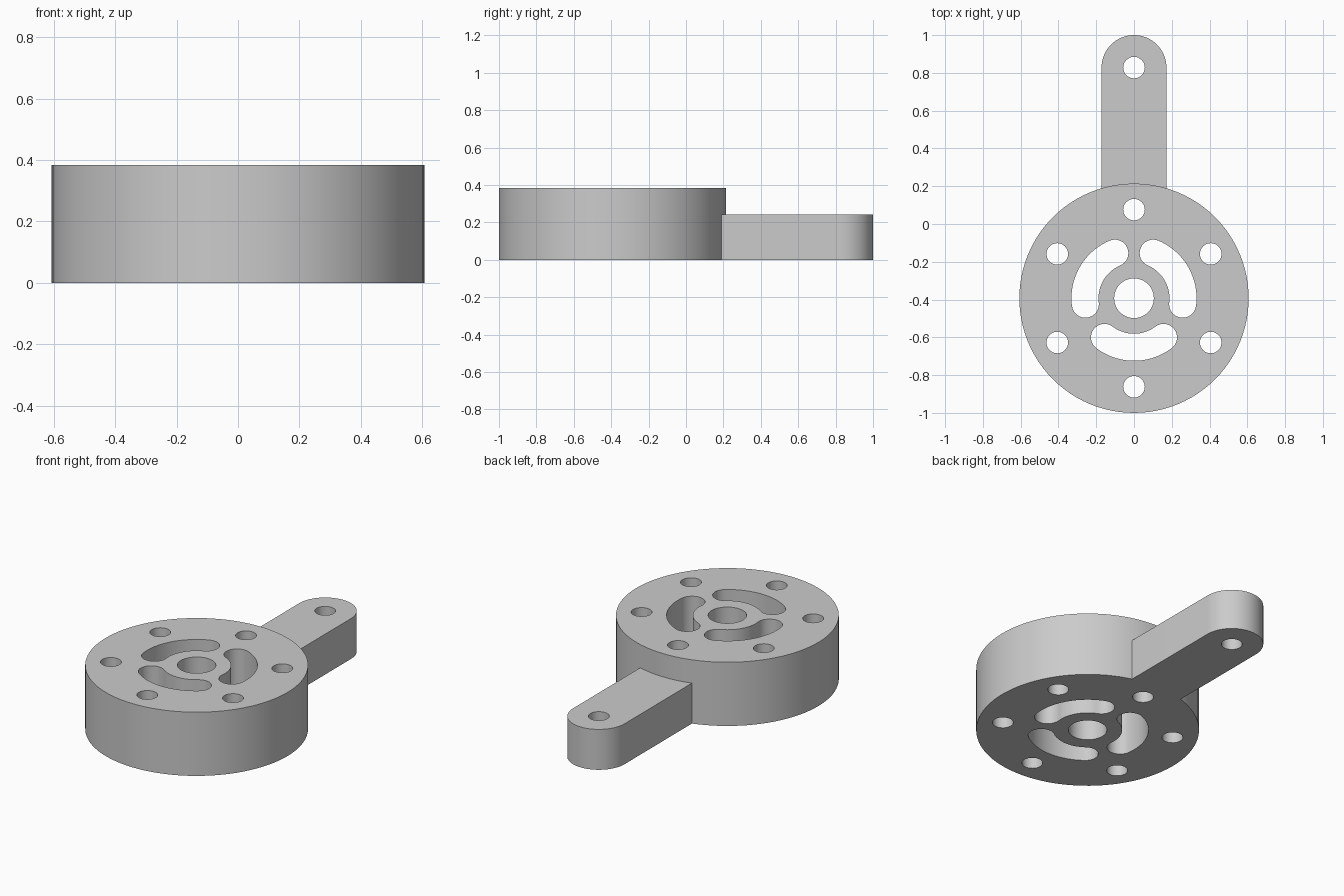
import bpy
import bmesh
from math import sin, cos, pi, radians

cube = bpy.data.objects.get("Cube")
if cube:
    bpy.data.objects.remove(cube, do_unlink=True)

HUB_Y, HUB_R, HUB_H = -0.393, 0.607, 0.383
ARM_R, ARM_H, ARM_Y = 0.172, 0.243, 0.828
HOLE_R, BOLT_R = 0.057, 0.469
SLOT_MID, SLOT_HALF, SLOT_SWEEP = 0.2595, 0.0715, radians(37)

metal = bpy.data.materials.new("light grey metal")
metal.use_nodes = True
grey = (0.6, 0.6, 0.6, 1)
metal.diffuse_color = grey
metal.node_tree.nodes["Principled BSDF"].inputs["Base Color"].default_value = grey


def arc(x, y, r, start, end, n):
    """Points along an arc, both ends included."""
    angles = [start + (end - start) * i / n for i in range(n + 1)]
    return [(x + r * cos(a), y + r * sin(a)) for a in angles]


def circle(x, y, r, n):
    return arc(x, y, r, 0, 2 * pi, n)[:-1]


def slot(mid):
    """Curved slot about the hub centre with round ends."""
    a, b = mid - SLOT_SWEEP, mid + SLOT_SWEEP
    ends = [(SLOT_MID * cos(t), HUB_Y + SLOT_MID * sin(t)) for t in (a, b)]
    return (arc(0, HUB_Y, SLOT_MID + SLOT_HALF, a, b, 24)
            + arc(*ends[1], SLOT_HALF, b, b + pi, 16)[1:]
            + arc(0, HUB_Y, SLOT_MID - SLOT_HALF, b, a, 24)[1:]
            + arc(*ends[0], SLOT_HALF, a + pi, a + 2 * pi, 16)[1:-1])


def prisms(name, outlines, z0, z1):
    """One object made of outlines extruded from z0 to z1."""
    bm = bmesh.new()
    for outline in outlines:
        face = bm.faces.new([bm.verts.new((x, y, z0)) for x, y in outline])
        result = bmesh.ops.extrude_face_region(bm, geom=[face], use_keep_orig=True)
        top = [v for v in result["geom"] if isinstance(v, bmesh.types.BMVert)]
        bmesh.ops.translate(bm, verts=top, vec=(0, 0, z1 - z0))
    bmesh.ops.recalc_face_normals(bm, faces=bm.faces)
    mesh = bpy.data.meshes.new(name)
    bm.to_mesh(mesh)
    bm.free()
    mesh.materials.append(metal)
    obj = bpy.data.objects.new(name, mesh)
    bpy.context.collection.objects.link(obj)
    return obj


def combine(target, tool, operation):
    mod = target.modifiers.new(tool.name, "BOOLEAN")
    mod.object, mod.operation, mod.solver = tool, operation, "EXACT"
    bpy.context.view_layer.objects.active = target
    bpy.ops.object.modifier_apply(modifier=mod.name)
    bpy.data.objects.remove(tool, do_unlink=True)


# Round hub with the lower, round-ended arm at the back
hub = prisms("hub_with_arm", [circle(0, HUB_Y, HUB_R, 96)], 0, HUB_H)
arm_outline = [(-ARM_R, 0.16), (ARM_R, 0.16)] + arc(0, ARM_Y, ARM_R, 0, pi, 32)
combine(hub, prisms("arm", [arm_outline], 0, ARM_H), "UNION")

# Through holes: centre bore, arm hole, bolt circle and curved slots
holes = [circle(0, HUB_Y, 0.105, 48), circle(0, ARM_Y, HOLE_R, 32)]
for i in range(6):
    a = radians(30 + 60 * i)
    holes.append(circle(BOLT_R * cos(a), HUB_Y + BOLT_R * sin(a), HOLE_R, 32))
holes += [slot(radians(30 + 120 * i)) for i in range(3)]
combine(hub, prisms("hole_cutters", holes, -0.1, HUB_H + 0.1), "DIFFERENCE")

bpy.ops.object.select_all(action="DESELECT")
hub.select_set(True)
bpy.context.view_layer.objects.active = hub
bpy.ops.object.shade_smooth_by_angle(angle=radians(30))
